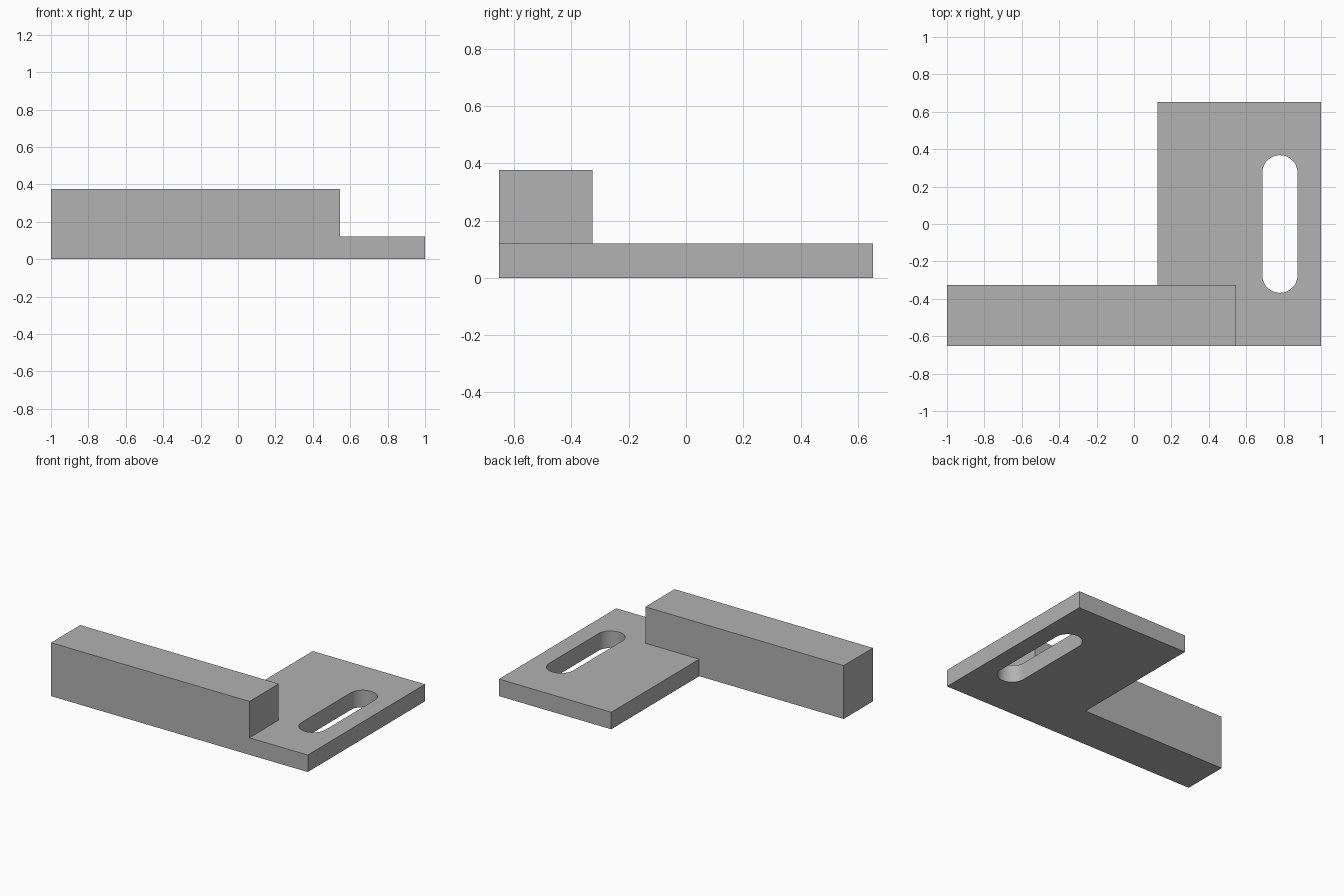
import bpy, bmesh, math

if "Cube" in bpy.data.objects:
    bpy.data.objects.remove(bpy.data.objects["Cube"], do_unlink=True)

grey = bpy.data.materials.new("plain grey")
grey.use_nodes = True
colour = (0.445, 0.445, 0.445, 1)
grey.diffuse_color = colour
grey.node_tree.nodes["Principled BSDF"].inputs["Base Color"].default_value = colour


def prism(name, outline, z0, z1):
    """Extrude a counter-clockwise outline from z0 to z1."""
    bm = bmesh.new()
    base = bm.faces.new([bm.verts.new((x, y, z0)) for x, y in outline])
    top = bmesh.ops.extrude_face_region(bm, geom=[base])["geom"]
    bmesh.ops.translate(bm, vec=(0, 0, z1 - z0),
                        verts=[v for v in top if isinstance(v, bmesh.types.BMVert)])
    bmesh.ops.recalc_face_normals(bm, faces=bm.faces)
    mesh = bpy.data.meshes.new(name)
    bm.to_mesh(mesh)
    bm.free()
    mesh.materials.append(grey)
    obj = bpy.data.objects.new(name, mesh)
    bpy.context.collection.objects.link(obj)
    return obj


def rectangle(x0, x1, y0, y1):
    return [(x0, y0), (x1, y0), (x1, y1), (x0, y1)]


def combine(target, other, operation):
    """Apply a boolean and discard the helper."""
    mod = target.modifiers.new(operation.title(), "BOOLEAN")
    mod.operation = operation
    mod.solver = "EXACT"
    mod.object = other
    bpy.context.view_layer.objects.active = target
    bpy.ops.object.modifier_apply(modifier=mod.name)
    bpy.data.objects.remove(other, do_unlink=True)


# Flat mounting plate and the thick arm joined flush with its front and underside
half_depth = 0.652
bracket = prism("slotted_bracket", rectangle(0.126, 1, -half_depth, half_depth), 0, 0.12)
arm = prism("arm", rectangle(-1, 0.546, -half_depth, -0.327), 0, 0.376)
combine(bracket, arm, "UNION")

# Rounded slot through the plate
radius, half_straight, steps = 0.094, 0.274, 24
slot = []
for start, y in ((0, half_straight), (math.pi, -half_straight)):
    for i in range(steps + 1):
        a = start + math.pi * i / steps
        slot.append((0.78 + radius * math.cos(a), y + radius * math.sin(a)))
cutter = prism("slot_cutter", slot, -0.1, 0.3)
cutter.hide_render = True
combine(bracket, cutter, "DIFFERENCE")

# Smooth slot ends, sharp edges elsewhere
bpy.ops.object.select_all(action="DESELECT")
bracket.select_set(True)
bpy.context.view_layer.objects.active = bracket
bpy.ops.object.shade_smooth_by_angle(angle=math.radians(30))
